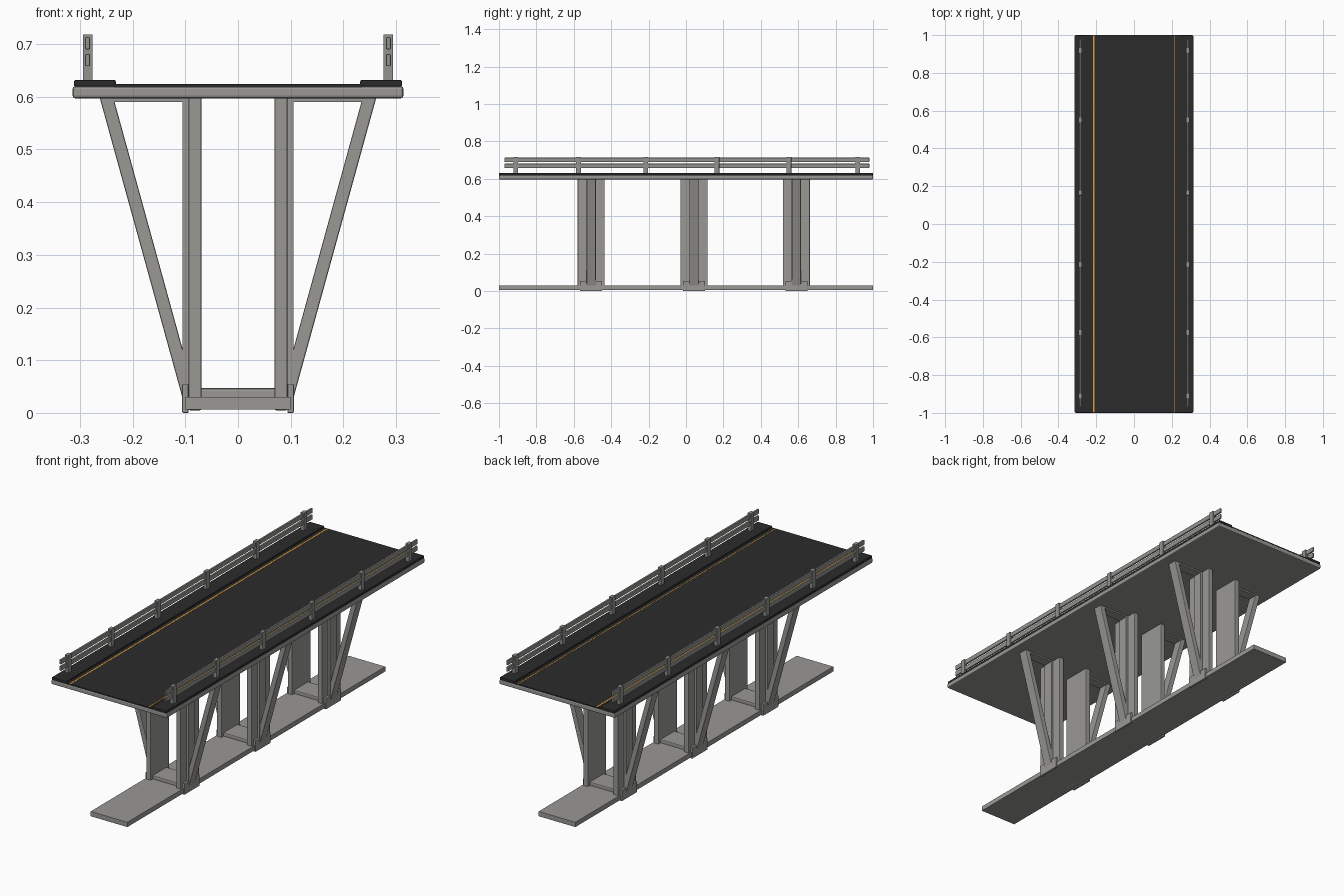
import bpy, bmesh, math

if "Cube" in bpy.data.objects:
    bpy.data.objects.remove(bpy.data.objects["Cube"])


def material(name, rgb):
    m = bpy.data.materials.new(name)
    m.diffuse_color = (*rgb, 1)
    m.use_nodes = True
    m.node_tree.nodes["Principled BSDF"].inputs["Base Color"].default_value = m.diffuse_color
    return m


CONCRETE = material("concrete grey", (0.32, 0.315, 0.30))
RAIL = material("rail grey", (0.29, 0.295, 0.275))
ASPHALT = material("asphalt black", (0.024, 0.024, 0.024))
ORANGE = material("line orange", (0.75, 0.33, 0.04))


def finish(name, bm, mat, bevel=0.0, segments=2):
    bmesh.ops.recalc_face_normals(bm, faces=bm.faces)
    me = bpy.data.meshes.new(name)
    bm.to_mesh(me)
    bm.free()
    ob = bpy.data.objects.new(name, me)
    bpy.context.collection.objects.link(ob)
    me.materials.append(mat)
    if bevel:
        mod = ob.modifiers.new("bevel", 'BEVEL')
        mod.width = bevel
        mod.segments = segments
    return ob


def prism(name, profile, y0, y1, mat, bevel=0.0):
    """Extrude an x-z outline along y."""
    bm = bmesh.new()
    a = [bm.verts.new((x, y0, z)) for x, z in profile]
    b = [bm.verts.new((x, y1, z)) for x, z in profile]
    n = len(profile)
    bm.faces.new(a)
    bm.faces.new(b[::-1])
    for i in range(n):
        j = (i + 1) % n
        bm.faces.new((a[i], a[j], b[j], b[i]))
    return finish(name, bm, mat, bevel)


def box(name, x0, x1, y0, y1, z0, z1, mat, bevel=0.0):
    x0, x1 = sorted((x0, x1))
    return prism(name, [(x0, z0), (x1, z0), (x1, z1), (x0, z1)], y0, y1, mat, bevel)


# Deck, road surface and footing
box("deck_slab", -0.314, 0.314, -1, 1, 0.597, 0.62, CONCRETE, 0.005)
box("road_surface", -0.235, 0.235, -0.999, 0.999, 0.618, 0.624, ASPHALT)
box("base_footing", -0.1, 0.1, -1, 1, 0.006, 0.03, CONCRETE, 0.001)

for side, s in (("left", -1), ("right", 1)):
    # Kerb and edge line
    box(side + "_kerb", s * 0.232, s * 0.311, -1, 1, 0.619, 0.632, ASPHALT, 0.003)
    w = 0.0035 if s < 0 else 0.002
    box(side + "_edge_line", s * 0.2125 - w, s * 0.2125 + w, -0.998, 0.998, 0.622, 0.6246, ORANGE)
    # Guard rails and posts
    for label, z0, z1 in (("upper", 0.69, 0.713), ("lower", 0.658, 0.681)):
        box(f"{side}_{label}_rail", s * 0.281, s * 0.290, -0.97, 0.98, z0, z1, RAIL, 0.002)
    for y in (-0.91, -0.575, -0.215, 0.165, 0.55, 0.918):
        box(side + "_rail_post", s * 0.276, s * 0.294, y - 0.013, y + 0.013, 0.63, 0.718, RAIL, 0.001)

# Three piers
for y in (-0.507, 0.043, 0.59):
    box("pier_cross_beam", -0.08, 0.08, y - 0.055, y + 0.055, 0.02, 0.047, CONCRETE, 0.005)
    for side, s in (("left", -1), ("right", 1)):
        # Wide wall column with a narrow outer rib
        box(side + "_column", s * 0.069, s * 0.094, y - 0.072, y + 0.072, 0.005, 0.6, CONCRETE, 0.003)
        box(side + "_column_rib", s * 0.09, s * 0.105, y - 0.025, y + 0.025, 0.02, 0.6, CONCRETE)
        # Slanted strut and the thin tie at its head
        strut = [(0.080, 0.03), (0.105, 0.027), (0.263, 0.6), (0.237, 0.6)]
        prism(side + "_strut", [(s * x, z) for x, z in strut], y - 0.024, y + 0.024, CONCRETE, 0.003)
        box(side + "_top_tie", s * 0.1, s * 0.245, y - 0.024, y + 0.024, 0.590, 0.6, CONCRETE)
        # Foot bracket
        box(side + "_foot_bracket", s * 0.094, s * 0.106, y - 0.059, y + 0.059, 0.0, 0.04, CONCRETE, 0.002)
        for e in (-1, 1):
            box(side + "_bracket_cheek", s * 0.094, s * 0.106,
                y + e * 0.042 - 0.017, y + e * 0.042 + 0.017, 0.001, 0.055, CONCRETE, 0.002)
